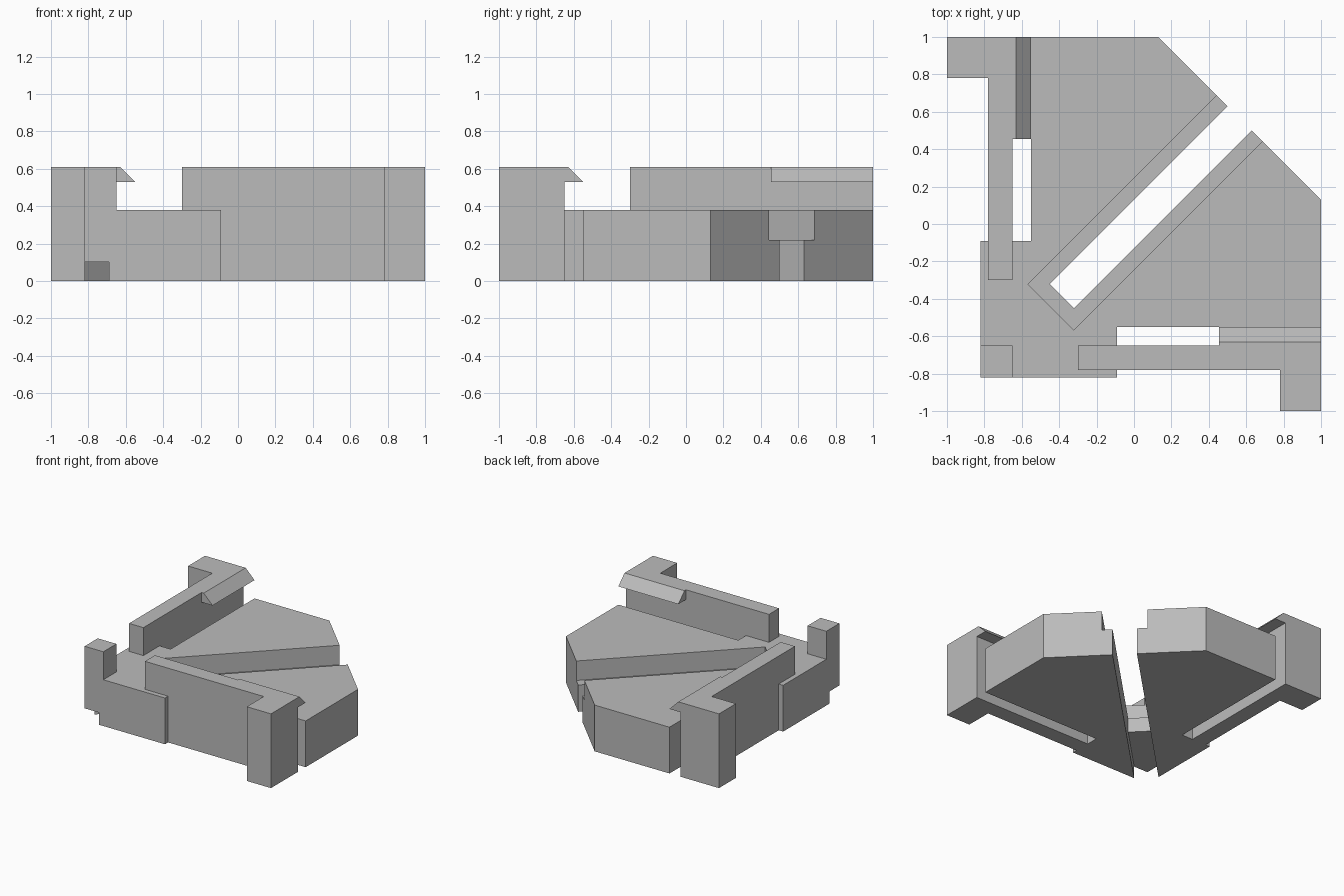
import bpy
import bmesh

if "Cube" in bpy.data.objects:
    bpy.data.objects.remove(bpy.data.objects["Cube"], do_unlink=True)

# Single plain grey
grey = bpy.data.materials.new("plain_grey")
grey.use_nodes = True
grey.diffuse_color = (0.5, 0.5, 0.5, 1)
grey.node_tree.nodes["Principled BSDF"].inputs["Base Color"].default_value = (0.5, 0.5, 0.5, 1)


def prism(name, points, low, high, place):
    """Sweep a 2D profile from low to high; place maps (u, v, w) to (x, y, z)."""
    bm = bmesh.new()
    rings = [[bm.verts.new(place(u, v, w)) for u, v in points] for w in (low, high)]
    bm.faces.new(rings[0])
    bm.faces.new(rings[1])
    for i in range(len(points)):
        j = (i + 1) % len(points)
        bm.faces.new((rings[0][i], rings[0][j], rings[1][j], rings[1][i]))
    bmesh.ops.recalc_face_normals(bm, faces=bm.faces)
    mesh = bpy.data.meshes.new(name)
    bm.to_mesh(mesh)
    bm.free()
    mesh.materials.append(grey)
    obj = bpy.data.objects.new(name, mesh)
    bpy.context.collection.objects.link(obj)
    return obj


def plan(u, v, w):
    return (u, v, w)


def rect(u0, v0, u1, v1):
    return [(u0, v0), (u1, v0), (u1, v1), (u0, v1)]


DECK, TOP = 0.38, 0.61

# Body outline: one half, then its reflection across the diagonal
half = [(-0.82, -0.82), (-0.09, -0.82), (-0.09, -0.55), (1, -0.55), (1, 0.13)]
body = prism("body", half + [(y, x) for x, y in reversed(half[1:])], 0, DECK, plan)


# Diagonal slot, wider at the top, with a shallow groove under the corner
def diagonal_cut(start, end, half_width, low, high):
    corners = rect(start, -half_width, end, half_width)
    points = [((a + d) / 2, (a - d) / 2) for a, d in corners]
    cutter = prism("slot_cutter", points, low, high, plan)
    cutter.hide_render = True
    mod = body.modifiers.new("slot", "BOOLEAN")
    mod.operation = "DIFFERENCE"
    mod.solver = "EXACT"
    mod.object = cutter
    bpy.context.view_layer.objects.active = body
    bpy.ops.object.modifier_apply(modifier=mod.name)
    bpy.data.objects.remove(cutter, do_unlink=True)


diagonal_cut(-0.89, 1.5, 0.245, 0.22, 0.5)
diagonal_cut(-0.77, 1.5, 0.13, -0.1, 0.3)
diagonal_cut(-1.9, -0.6, 0.13, -0.1, 0.1)

# Raised post on the corner
prism("corner_post", rect(-0.82, -0.82, -0.65, -0.65), DECK, TOP, plan)

# Spring clips along two sides, mirrored across the diagonal
arm = [(-0.3, DECK), (-0.09, DECK), (-0.09, 0), (1, 0), (1, TOP), (-0.3, TOP)]
hook = [(-0.65, 0.53), (-0.55, 0.53), (-0.63, TOP), (-0.65, TOP)]
for side in ("front", "right"):
    def turn(x, y, z, swap=(side == "right")):
        return (y, x, z) if swap else (x, y, z)

    prism(side + "_clip_arm", arm, -0.78, -0.65, lambda u, v, w: turn(u, w, v))
    prism(side + "_clip_hook", hook, 0.455, 1, lambda u, v, w: turn(w, u, v))
    prism(side + "_clip_tab", rect(0.78, -1, 1, -0.78), 0, TOP, turn)
